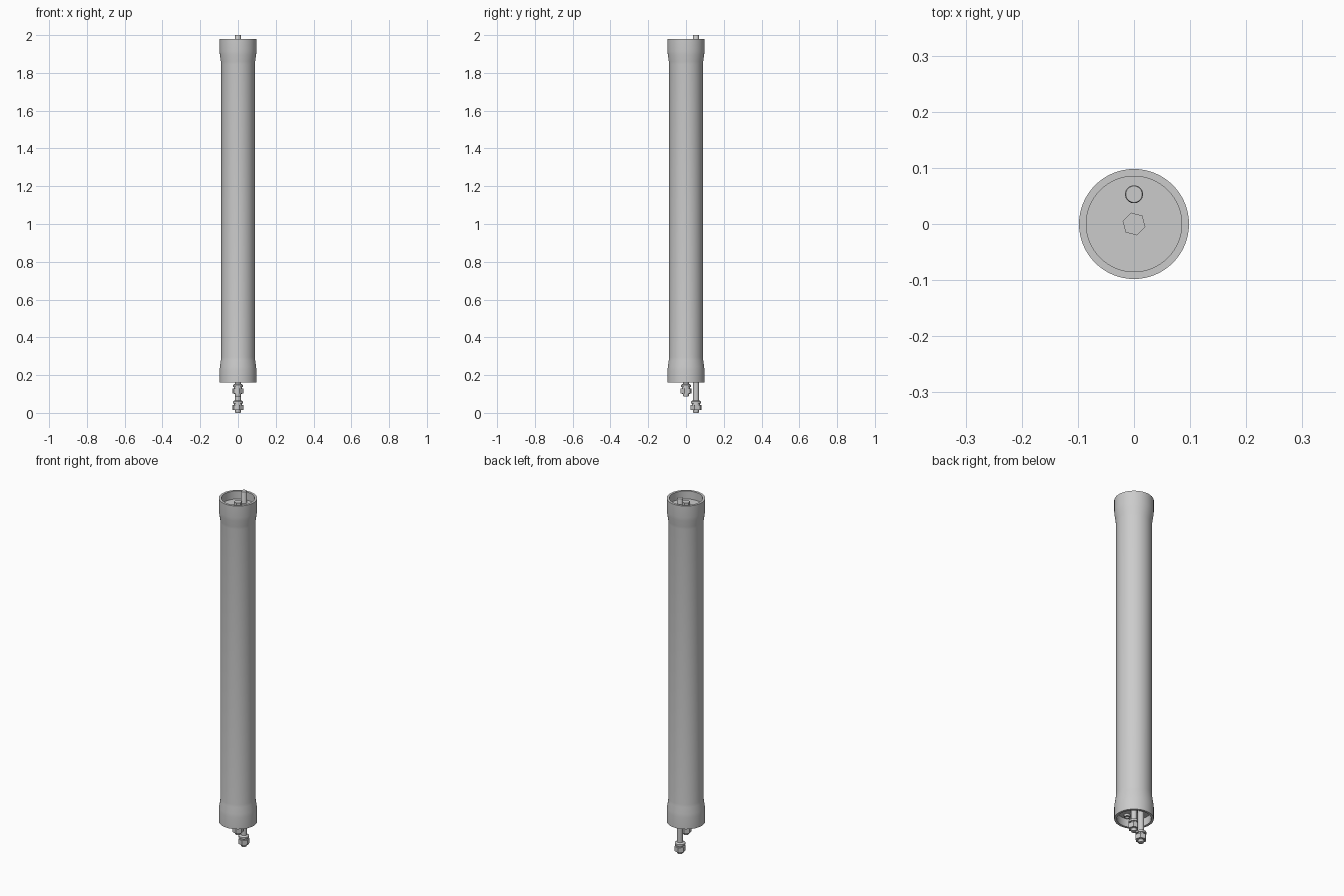
import bpy, bmesh
from math import radians, pi
from mathutils import Matrix

cube = bpy.data.objects.get("Cube")
if cube:
    bpy.data.objects.remove(cube, do_unlink=True)


def finish(name, bm, location):
    bmesh.ops.recalc_face_normals(bm, faces=bm.faces)
    mesh = bpy.data.meshes.new(name)
    bm.to_mesh(mesh)
    bm.free()
    obj = bpy.data.objects.new(name, mesh)
    obj.location = location
    bpy.context.collection.objects.link(obj)
    bpy.ops.object.select_all(action="DESELECT")
    obj.select_set(True)
    bpy.context.view_layer.objects.active = obj
    bpy.ops.object.shade_smooth_by_angle(angle=radians(30))
    return obj


def lathe(name, profile, y=0, steps=32):
    """Spin (radius, z) points round the vertical axis."""
    bm = bmesh.new()
    verts = [bm.verts.new((r, 0, z)) for r, z in profile]
    edges = [bm.edges.new(pair) for pair in zip(verts, verts[1:])]
    bmesh.ops.spin(bm, geom=verts + edges, axis=(0, 0, 1), cent=(0, 0, 0),
                   angle=2 * pi, steps=steps)
    bmesh.ops.remove_doubles(bm, verts=bm.verts, dist=1e-5)
    return finish(name, bm, (0, y, 0))


def hexagon(name, radius, bottom, top, y=0, turn=15):
    """Six-sided nut or bolt head."""
    bm = bmesh.new()
    bmesh.ops.create_cone(bm, cap_ends=True, segments=6, radius1=radius,
                          radius2=radius, depth=top - bottom,
                          matrix=Matrix.Rotation(radians(turn), 4, "Z"))
    return finish(name, bm, (0, y, (top + bottom) / 2))


TUBE, COLLAR, BORE = 0.089, 0.098, 0.085
BOTTOM, TOP, RECESS = 0.16, 1.98, 0.045
PORT_Y = 0.053

# Pressure housing: flared collars at both ends, each with a recessed bore
lower = [(BORE, BOTTOM + RECESS), (BORE, BOTTOM), (COLLAR, BOTTOM),
         (COLLAR, 0.225), (0.096, 0.245), (0.091, 0.28), (TUBE, 0.295)]
upper = [(r, BOTTOM + TOP - z) for r, z in reversed(lower)]
lathe("housing", lower + upper, steps=64)

# End caps seated inside the collars
for name, z, inward in (("lower_cap", BOTTOM + RECESS, 1),
                        ("upper_cap", TOP - RECESS, -1)):
    inner = z + inward * 0.03
    lathe(name, [(0, z), (BORE, z), (BORE, inner), (0, inner)], steps=64)

# Top bolt head
hexagon("top_bolt", 0.021, TOP - RECESS, 1.96)

# Long feed pipe passing through both caps
lathe("feed_pipe", [(0, 0.03), (0.016, 0.03), (0.016, 1.997),
                    (0.0145, 2), (0, 2)], PORT_Y)


def fitting(prefix, base, y):
    """Compression fitting: flange, neck, hex nut and outlet tip."""
    lathe(prefix + "_sleeve",
          [(0, base), (0.013, base), (0.015, base + 0.004),
           (0.015, base + 0.014), (0.02, base + 0.014),
           (0.02, base + 0.05), (0.027, base + 0.05),
           (0.027, base + 0.06), (0.018, base + 0.066), (0, base + 0.066)], y)
    hexagon(prefix + "_nut", 0.029, base + 0.015, base + 0.042, y)


fitting("feed", 0, PORT_Y)
fitting("center", 0.087, 0)

# Center stem joining its fitting to the lower cap
lathe("center_stem", [(0.016, 0.14), (0.016, BOTTOM + RECESS)])

# Small plugged port in the lower cap
port = BOTTOM + RECESS
lathe("port_plug", [(0.016, port), (0.016, port - 0.012), (0.011, port - 0.012),
                    (0.011, port - 0.004), (0, port - 0.004)], -PORT_Y)
